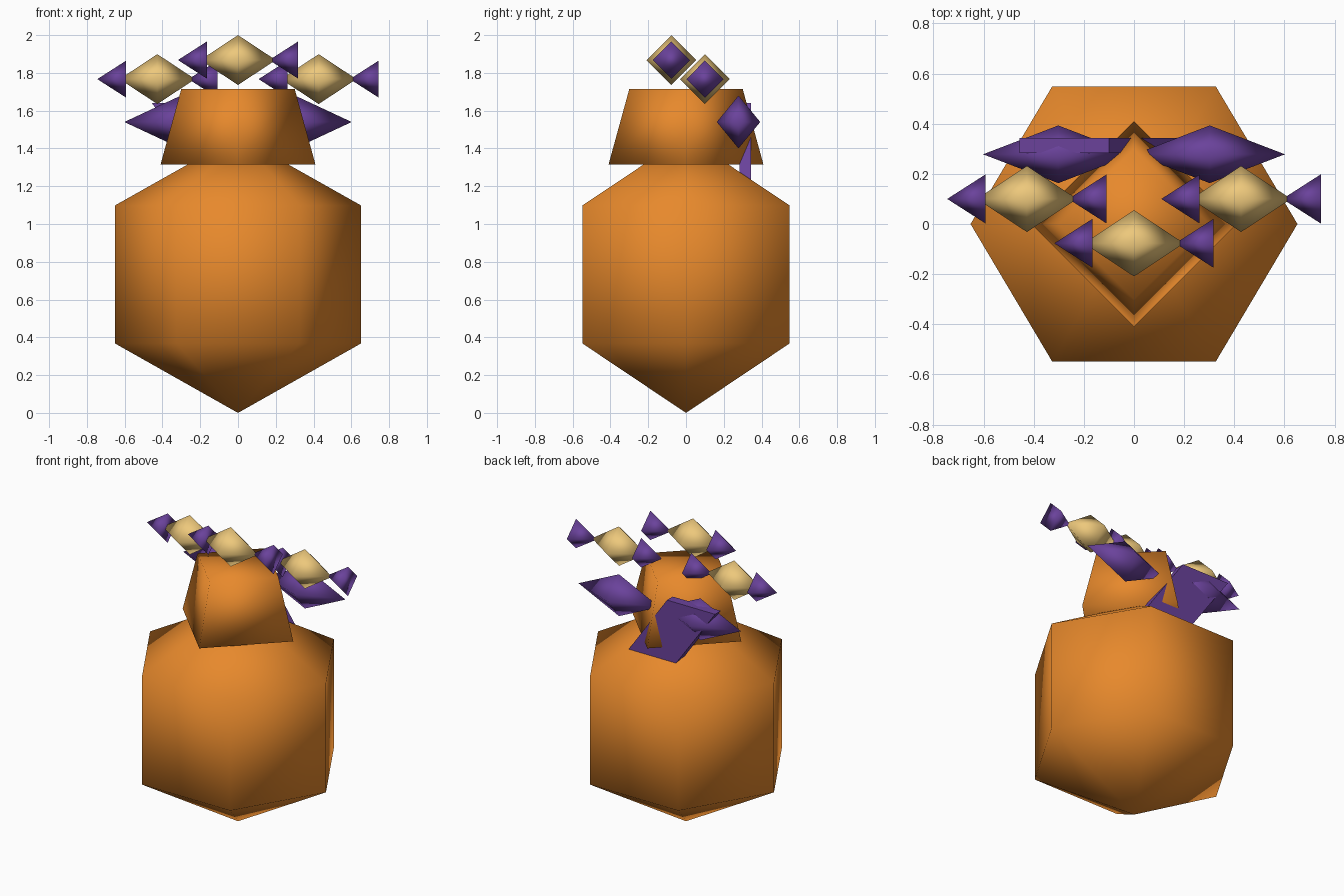
import bpy, bmesh, math
from mathutils import Vector

if "Cube" in bpy.data.objects:
    bpy.data.objects.remove(bpy.data.objects["Cube"])


def material(name, rgb):
    m = bpy.data.materials.new(name)
    m.diffuse_color = (*rgb, 1)
    m.use_nodes = True
    m.node_tree.nodes["Principled BSDF"].inputs["Base Color"].default_value = m.diffuse_color
    return m


ORANGE = material("orange", (0.80, 0.25, 0.025))
PURPLE = material("purple", (0.145, 0.055, 0.33))
TAN = material("tan", (0.85, 0.58, 0.20))


def solid(name, points, mat, at=(0, 0, 0), smooth=True):
    """Convex low-poly solid around the given corner points."""
    bm = bmesh.new()
    for p in points:
        bm.verts.new(Vector(p) + Vector(at))
    bmesh.ops.convex_hull(bm, input=bm.verts)
    bmesh.ops.dissolve_limit(bm, angle_limit=0.005, verts=bm.verts, edges=bm.edges)
    bmesh.ops.recalc_face_normals(bm, faces=bm.faces)
    for f in bm.faces:
        f.smooth = smooth
    me = bpy.data.meshes.new(name)
    bm.to_mesh(me)
    bm.free()
    me.materials.append(mat)
    ob = bpy.data.objects.new(name, me)
    bpy.context.collection.objects.link(ob)
    return ob


def ring(n, rx, ry, z):
    return [(rx * math.cos(2 * math.pi * i / n), ry * math.sin(2 * math.pi * i / n), z)
            for i in range(n)]


def octahedron(rx, ry, rz):
    return ring(4, rx, ry, 0) + [(0, 0, rz), (0, 0, -rz)]


# Sack: six-sided body and four-sided neck
solid("sack_body", [(0, 0, 0), (0, 0, 1.465)]
      + ring(6, 0.652, 0.634, 0.368) + ring(6, 0.652, 0.634, 1.098), ORANGE)
solid("sack_neck", ring(4, 0.41, 0.41, 1.315) + ring(4, 0.30, 0.30, 1.715), ORANGE)

# Bow: two loops and a slanted tail at the back
for side, label in ((-1, "left"), (1, "right")):
    solid(f"bow_loop_{label}", octahedron(0.30, 0.115, 0.14), PURPLE,
          (side * 0.302, 0.278, 1.54))
tail = [(-0.456, 1.64), (-0.10, 1.64), (0.243, 1.15), (-0.106, 1.15)]
solid("bow_tail", [(x, y, z) for x, z in tail for y in (0.283, 0.344)], PURPLE, smooth=False)

# Wrapped sweets: tan centre with two pyramid wrapper ends, both pointing to -x
for label, pos in (("middle", (0, -0.077, 1.868)),
                   ("left", (-0.427, 0.10, 1.767)),
                   ("right", (0.427, 0.10, 1.767))):
    solid(f"sweet_{label}", octahedron(0.20, 0.132, 0.132), TAN, pos)
    for end, tip in (("left", -0.318), ("right", 0.165)):
        base = [(tip + 0.153, x, y) for x, y, _ in ring(4, 0.098, 0.098, 0)]
        solid(f"sweet_{label}_wrapper_{end}", base + [(tip, 0, 0)], PURPLE, pos)
